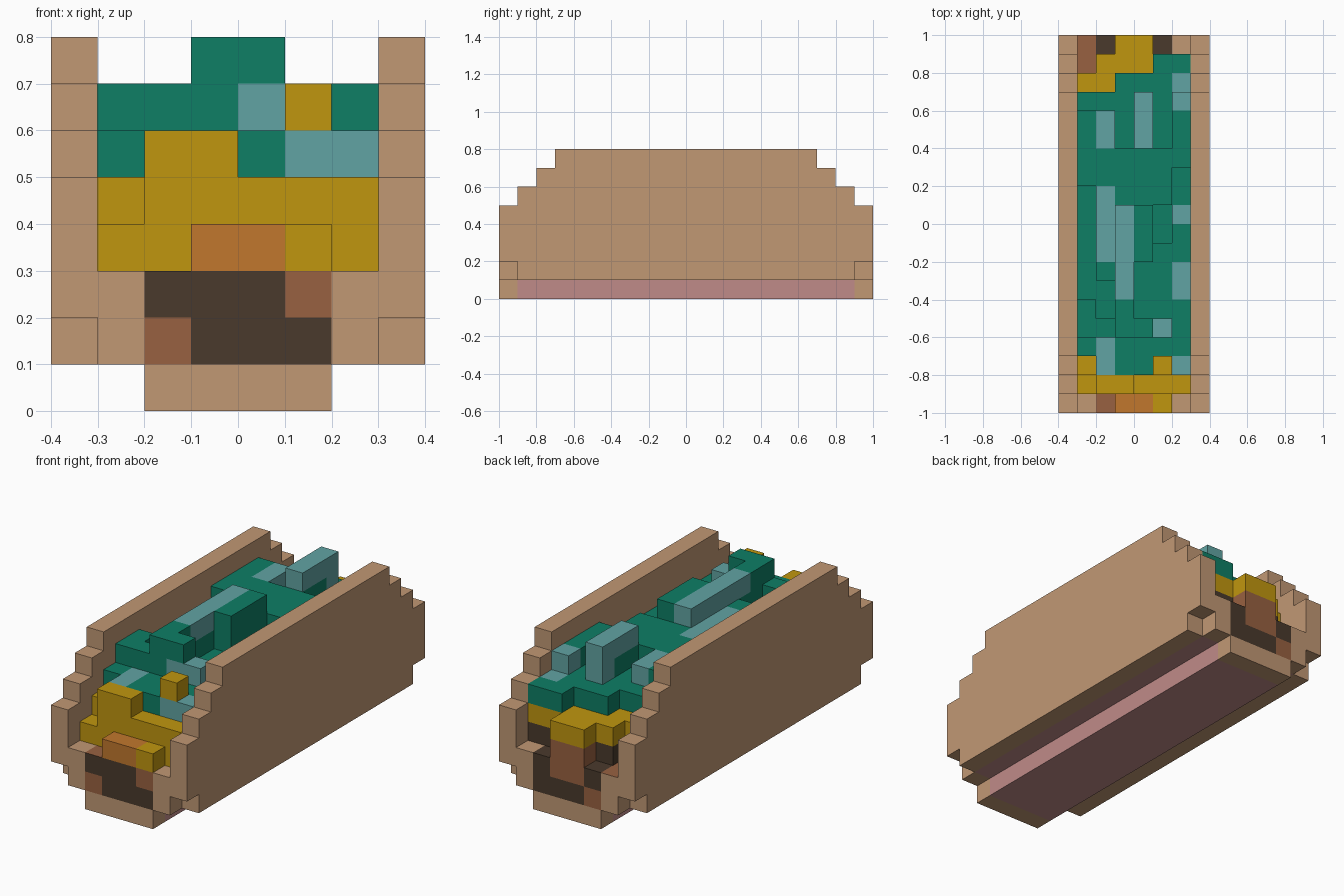
import bpy
from mathutils import Vector

if "Cube" in bpy.data.objects:
    bpy.data.objects.remove(bpy.data.objects["Cube"], do_unlink=True)

S = 0.1  # block size


def material(name, rgb):
    lin = [((c / 255 + 0.055) / 1.055) ** 2.4 for c in rgb] + [1.0]
    m = bpy.data.materials.new(name)
    m.use_nodes = True
    m.diffuse_color = lin
    m.node_tree.nodes["Principled BSDF"].inputs["Base Color"].default_value = lin
    return m


MATS = {
    "shell": material("tan", (193, 152, 116)),
    "shell_underside": material("pink", (192, 139, 137)),
    "meat": material("dark brown", (74, 58, 44)),
    "meat_pieces": material("reddish brown", (152, 97, 65)),
    "sauce": material("orange", (193, 119, 45)),
    "cheese": material("mustard yellow", (192, 150, 15)),
    "lettuce": material("green", (14, 126, 101)),
    "lettuce_highlights": material("pale teal", (97, 164, 163)),
}
cells = {}   # block position -> part
paint = {}   # (block, direction) -> part whose colour the face takes


def fill(part, x0, x1, y0, y1, z0, z1):
    for x in range(x0, x1):
        for y in range(y0, y1):
            for z in range(z0, z1):
                cells[x, y, z] = part


def clear(x0, x1, y0, y1, z0, z1):
    for x in range(x0, x1):
        for y in range(y0, y1):
            for z in range(z0, z1):
                cells.pop((x, y, z), None)


# folded shell: stepped side walls, inner rims and base
for x in (-4, 3):
    for reach, z0, z1 in ((9, 1, 2), (10, 2, 5), (9, 5, 6), (8, 6, 7), (7, 7, 8)):
        fill("shell", x, x + 1, -reach, reach, z0, z1)
fill("shell", -3, 3, -10, 10, 1, 3)
fill("shell", -2, 2, -10, 10, 0, 1)
fill("shell_underside", -2, 2, -9, 9, 0, 1)
for x in (-3, 2):
    fill("shell_underside", x, x + 1, -9, 9, 1, 2)

# meat core with lighter pieces at both ends
fill("meat", -2, 2, -10, 10, 1, 3)
fill("meat", -3, 3, -8, 8, 3, 4)
fill("meat", -2, 3, 8, 9, 3, 4)
fill("meat_pieces", -2, -1, -10, -9, 1, 2)
fill("meat_pieces", 1, 2, -10, -9, 2, 3)
fill("meat_pieces", -1, 1, 9, 10, 2, 4)
fill("meat_pieces", -2, -1, 9, 10, 1, 2)
for block in ((-2, -10, 2), (-3, 9, 2), (-3, 8, 2)):
    paint[block, (0, 0, 1)] = "meat_pieces"

# sauce and cheese at the front
fill("sauce", -1, 1, -10, -9, 3, 4)
fill("cheese", 1, 2, -10, -9, 3, 4)
fill("cheese", -3, 3, -9, -8, 3, 4)
fill("cheese", -2, 3, -9, -8, 4, 5)
fill("cheese", -2, 0, -9, -8, 5, 6)
fill("cheese", -3, -2, -8, -7, 4, 5)

# cheese at the back
fill("cheese", -1, 1, 9, 10, 4, 5)
fill("cheese", -2, 3, 8, 9, 4, 5)
fill("cheese", -3, -1, 7, 8, 4, 5)

# lettuce bed
fill("lettuce", -2, 3, -8, 7, 4, 6)
fill("lettuce", -3, -2, -7, 7, 4, 6)
fill("lettuce", -1, 3, 7, 8, 4, 6)
fill("lettuce", 1, 3, 8, 9, 5, 6)
clear(1, 2, -1, 1, 5, 6)

# lettuce raised leaves
fill("lettuce", -3, 2, -6, -5, 6, 7)
fill("lettuce", -3, -2, -5, -4, 6, 7)
fill("lettuce", -1, 0, -5, 2, 6, 7)
fill("lettuce", -2, -1, -3, 2, 6, 7)
fill("lettuce", 0, 1, -2, 1, 6, 8)
fill("lettuce", 0, 2, 1, 4, 6, 7)
fill("lettuce", -3, 0, 2, 4, 6, 7)
fill("lettuce", -3, -1, 4, 6, 6, 7)
fill("lettuce", 2, 3, 3, 7, 6, 7)
fill("lettuce", -1, 0, -6, 1, 7, 8)
fill("lettuce", 0, 1, -6, -5, 7, 8)

# pale leaf ridges and spots
pale = "lettuce_highlights"
fill(pale, -1, 0, -4, 1, 7, 8)
fill(pale, 0, 1, 4, 7, 6, 8)
fill("lettuce", 0, 1, 4, 6, 6, 7)
fill(pale, -2, -1, -2, 2, 6, 7)
fill(pale, -2, -1, 4, 6, 6, 7)
fill(pale, -2, -1, -8, -6, 5, 6)
fill(pale, 1, 3, -8, -7, 5, 6)
fill(pale, 0, 1, -6, -5, 6, 7)
fill(pale, 1, 2, -6, -5, 6, 7)
fill(pale, 2, 3, -4, -2, 5, 6)
fill(pale, 2, 3, 0, 1, 5, 6)
fill(pale, 2, 3, 6, 7, 6, 7)
fill(pale, 2, 3, 7, 8, 5, 6)

# loose cheese cube
fill("cheese", 1, 2, -8, -7, 6, 7)


def build(part):
    """Mesh of the part's exposed block faces, with shared corners."""
    index, verts, faces, looks = {}, [], [], []
    for cell in [c for c, p in cells.items() if p == part]:
        for axis in range(3):
            for sign in (1, -1):
                d = [0, 0, 0]
                d[axis] = sign
                if tuple(a + b for a, b in zip(cell, d)) in cells:
                    continue
                u, v = (axis + 1) % 3, (axis + 2) % 3
                face = []
                for du, dv in ((0, 0), (1, 0), (1, 1), (0, 1))[::sign]:
                    p = list(cell)
                    p[axis] += sign > 0
                    p[u] += du
                    p[v] += dv
                    p = tuple(p)
                    if p not in index:
                        index[p] = len(verts)
                        verts.append(Vector(p) * S)
                    face.append(index[p])
                faces.append(face)
                looks.append(paint.get((cell, tuple(d)), part))
    mesh = bpy.data.meshes.new(part)
    mesh.from_pydata(verts, [], faces)
    slots = [part] + sorted(set(looks) - {part})
    for s in slots:
        mesh.materials.append(MATS[s])
    for poly, look in zip(mesh.polygons, looks):
        poly.material_index = slots.index(look)
    mesh.update()
    bpy.context.collection.objects.link(bpy.data.objects.new(part, mesh))


for name in MATS:
    build(name)
